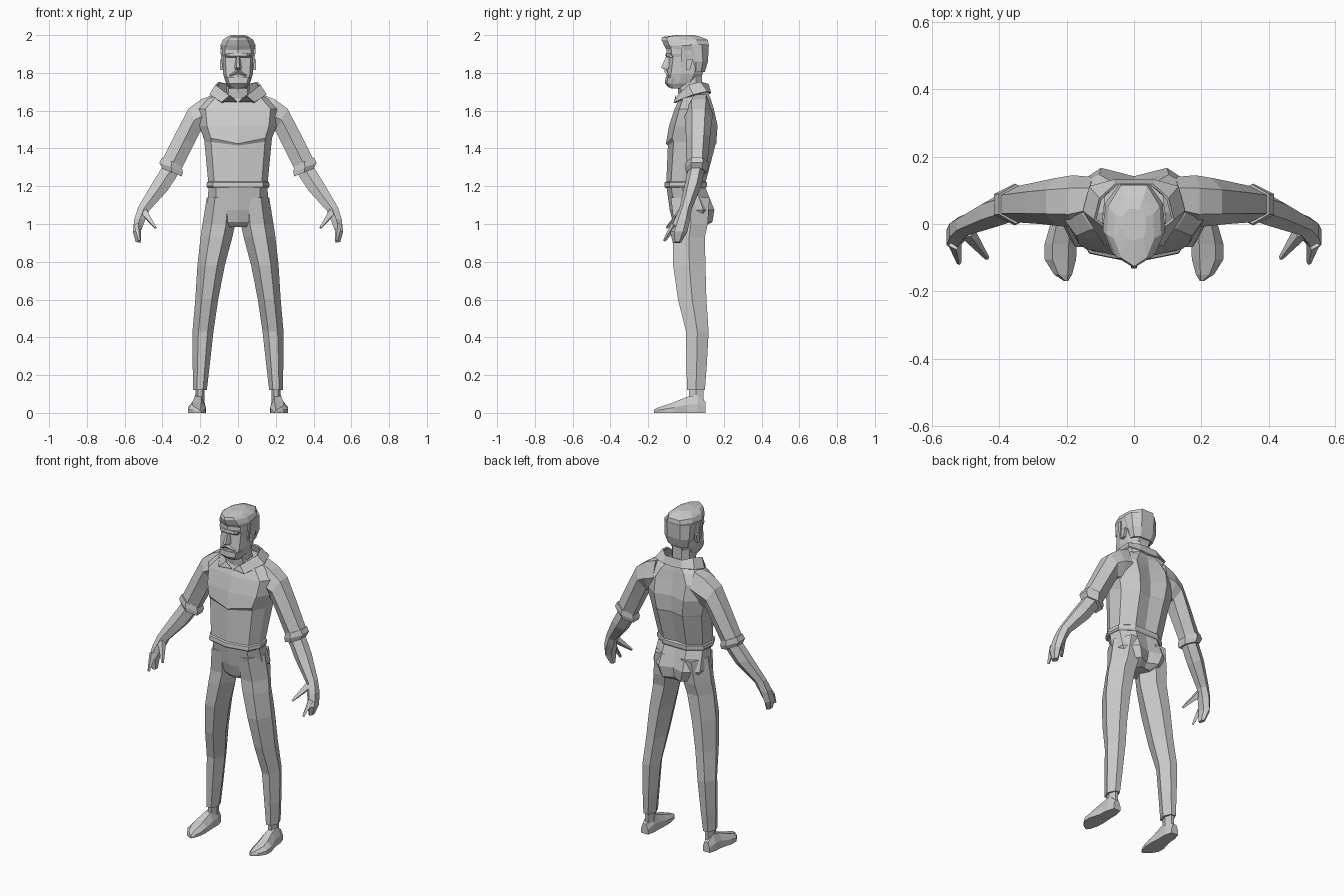
import bpy, bmesh
from mathutils import Vector

cube = bpy.data.objects.get("Cube")
if cube:
    bpy.data.objects.remove(cube, do_unlink=True)

grey = bpy.data.materials.new("plain grey")
grey.use_nodes = True
GREY = (0.6, 0.6, 0.6, 1)
grey.diffuse_color = GREY
grey.node_tree.nodes["Principled BSDF"].inputs["Base Color"].default_value = GREY


def finish(name, bm, mirror=False, thickness=0):
    """Turn a bmesh into a flat shaded object, optionally thick and mirrored."""
    bmesh.ops.recalc_face_normals(bm, faces=bm.faces)
    mesh = bpy.data.meshes.new(name)
    bm.to_mesh(mesh)
    bm.free()
    mesh.materials.append(grey)
    obj = bpy.data.objects.new(name, mesh)
    bpy.context.collection.objects.link(obj)
    if thickness:
        solid = obj.modifiers.new("Thickness", "SOLIDIFY")
        solid.thickness = thickness
        solid.offset = 0
    if mirror:
        obj.modifiers.new("Mirror", "MIRROR").use_clip = False
    return obj


def loft(name, rings, mirror=False, closed=True, thickness=0):
    """Skin a row of equal-sized rings; closed rings get end caps."""
    bm = bmesh.new()
    loops = [[bm.verts.new(p) for p in ring] for ring in rings]
    count = len(loops[0])
    for low, high in zip(loops, loops[1:]):
        for i in range(count if closed else count - 1):
            j = (i + 1) % count
            bm.faces.new((low[i], low[j], high[j], high[i]))
    if closed:
        bm.faces.new(loops[0])
        bm.faces.new(loops[-1])
    return finish(name, bm, mirror, thickness)


def body_ring(z, width, front, back, corner=0.8, groove=0.0, lift=0.0):
    """Symmetric ten-sided outline at one height; lift raises the sides."""
    depth = back - front
    half = [(corner * width, front + 0.12 * depth, z + lift),
            (width, front + 0.4 * depth, z + lift),
            (0.95 * width, front + 0.75 * depth, z),
            (0.48 * width, back, z)]
    other = [(-x, y, h) for x, y, h in reversed(half)]
    return [(0, front, z)] + half + [(0, back - groove, z)] + other


def limb_ring(outer, inner, front, back, ridge=False):
    """Six-sided outline between an outer and an inner (x, z) point."""
    flat_sides = [(1, .25), (1, .75), (.5, 1), (0, .75), (0, .25), (.5, 0)]
    ridge_sides = [(1, .5), (.72, 1), (.28, 1), (0, .5), (.28, 0), (.72, 0)]
    ring = []
    for s, t in (ridge_sides if ridge else flat_sides):
        x = inner[0] + (outer[0] - inner[0]) * s
        z = inner[1] + (outer[1] - inner[1]) * s
        ring.append((x, front + (back - front) * t, z))
    return ring


def prong(name, start, end, base, tip, mirror=True):
    """Four-sided tapered rod between two points."""
    start, end = Vector(start), Vector(end)
    turn = (end - start).to_track_quat("Z", "Y")
    corners = [Vector((1, 0, 0)), Vector((0, 1, 0)), Vector((-1, 0, 0)), Vector((0, -1, 0))]
    return loft(name, [[p + turn @ (c * r) for c in corners]
                       for p, r in ((start, base), (end, tip))], mirror)


# Shirt body with rolled hem, chest overhang and a spine groove
loft("shirt_body", [
    body_ring(1.19, .16, -.11, .105),
    body_ring(1.2, .167, -.115, .11),
    body_ring(1.22, .165, -.113, .11),
    body_ring(1.225, .158, -.104, .105, groove=.01),
    body_ring(1.415, .178, -.096, .155, groove=.02, lift=.02),
    body_ring(1.425, .18, -.106, .16, groove=.02, lift=.03),
    body_ring(1.52, .205, -.09, .167, groove=.025),
    body_ring(1.61, .215, -.06, .147, groove=.02),
    body_ring(1.665, .155, -.035, .13, groove=.01),
    body_ring(1.7, .09, -.02, .115)])

# Sleeves, rolled cuffs, forearms and palms
loft("sleeve", [
    limb_ring((.13, 1.685), (.12, 1.5), .01, .14),
    limb_ring((.195, 1.66), (.17, 1.49), -.01, .145),
    limb_ring((.262, 1.61), (.2, 1.49), -.005, .137),
    limb_ring((.325, 1.49), (.235, 1.42), 0, .127),
    limb_ring((.4, 1.34), (.3, 1.29), .005, .112)], mirror=True)
loft("sleeve_cuff", [
    limb_ring((.402, 1.352), (.3, 1.308), .0, .118),
    limb_ring((.416, 1.325), (.292, 1.275), -.004, .12),
    limb_ring((.402, 1.295), (.298, 1.252), .0, .112)], mirror=True)
loft("forearm", [
    limb_ring((.395, 1.31), (.312, 1.27), .01, .1),
    limb_ring((.455, 1.215), (.375, 1.175), -.01, .08),
    limb_ring((.528, 1.09), (.47, 1.07), -.035, .03)], mirror=True)
loft("hand", [
    limb_ring((.528, 1.09), (.47, 1.07), -.035, .03),
    limb_ring((.548, 1.03), (.492, 1.02), -.06, .022),
    limb_ring((.557, .96), (.515, .96), -.085, .008),
    limb_ring((.542, .905), (.515, .9), -.07, -.025)], mirror=True)
prong("index_finger", (.532, -.06, .995), (.52, -.116, .91), .02, .007)
prong("thumb", (.495, -.025, 1.06), (.436, -.102, .98), .024, .007)

# Trousers: pelvis and ridged legs
loft("pelvis", [
    body_ring(.985, .07, -.045, .09, .6),
    body_ring(1.01, .125, -.07, .14, .6, .03),
    body_ring(1.075, .165, -.086, .15, .7, .025),
    body_ring(1.2, .155, -.104, .1, .75)])
leg_stations = [
    (1.14, .165, .01, -.08, .125), (1.0, .188, .015, -.064, .115),
    (.93, .198, .03, -.068, .1), (.78, .215, .07, -.068, .103),
    (.6, .226, .105, -.042, .108), (.43, .241, .13, 0, .12),
    (.25, .24, .15, .003, .11), (.12, .237, .165, .005, .1)]
loft("trouser_leg", [limb_ring((outer, z), (inner, z), front, back, ridge=True)
                     for z, outer, inner, front, back in leg_stations], mirror=True)

# Ankles and pointed shoes
loft("ankle", [limb_ring((.225, z), (.178, z), .015, .092, ridge=True)
               for z in (.05, .15)], mirror=True)
shoe_stations = [
    (.103, .185, .23, .06), (.06, .174, .243, .095), (.005, .174, .247, .085),
    (-.06, .17, .266, .058), (-.105, .172, .266, .042),
    (-.15, .184, .238, .028), (-.17, .196, .207, .018)]
shoe_rings = []
for y, inner, outer, top in shoe_stations:
    inset = (outer - inner) * .25
    shoe_rings.append([(inner, y, 0), (outer, y, 0), (outer, y, top * .5),
                       (outer - inset, y, top), (inner + inset, y, top), (inner, y, top * .5)])
loft("shoe", shoe_rings, mirror=True)

# Neck and folded collar
loft("neck", [body_ring(1.62, .07, -.03, .1), body_ring(1.7, .062, -.042, .085),
              body_ring(1.8, .062, -.05, .085)])
collar_top = [(0, .115, 1.74), (.055, .115, 1.74), (.1, .075, 1.75),
              (.115, .015, 1.735), (.045, -.045, 1.675), (.004, -.05, 1.64)]
collar_edge = [(0, .128, 1.69), (.06, .128, 1.695), (.13, .11, 1.7),
               (.148, .04, 1.683), (.085, -.062, 1.642), (.04, -.054, 1.675)]
loft("collar", [collar_top, collar_edge], mirror=True, closed=False, thickness=.01)

# Head with a square jaw
loft("head", [
    body_ring(1.718, .046, -.08, .02),
    body_ring(1.745, .064, -.107, .06),
    body_ring(1.795, .079, -.102, .088),
    body_ring(1.855, .082, -.095, .102),
    body_ring(1.885, .084, -.092, .11),
    body_ring(1.9, .086, -.104, .112),
    body_ring(1.95, .086, -.1, .115)])

# Swept hair, back hair and sideburns
loft("hair_top", [
    body_ring(1.915, .084, -.098, .115),
    body_ring(1.945, .092, -.116, .12, .7),
    body_ring(1.975, .08, -.13, .116, .62),
    body_ring(1.99, .06, -.126, .08, .62),
    body_ring(2.0, .036, -.05, .045)])
loft("hair_back", [
    body_ring(1.805, .07, .02, .1), body_ring(1.86, .088, .01, .116),
    body_ring(1.95, .092, -.03, .121)])
prong("sideburn", (.083, -.015, 1.93), (.078, -.02, 1.83), .016, .008)

# Face: brow, nose, moustache, beard and ears
loft("brow", [body_ring(z, .06, front, -.06) for z, front in
              ((1.882, -.1), (1.89, -.109), (1.905, -.106))])
loft("nose", [[(-w, -.085, z), (w, -.085, z), (w * .4, y, z), (-w * .4, y, z)]
              for z, w, y in ((1.816, .018, -.112), (1.828, .02, -.132), (1.89, .01, -.104))])
prong("moustache", (0, -.108, 1.808), (.043, -.092, 1.785), .011, .005)
loft("beard", [
    body_ring(1.722, .044, -.09, -.02), body_ring(1.745, .058, -.112, -.02),
    body_ring(1.775, .068, -.108, -.02)])
loft("ear", [[(x, .0, 1.815), (x, .022, 1.82), (x, .036, 1.87), (x, .002, 1.87)]
             for x in (.075, .094)], mirror=True)
